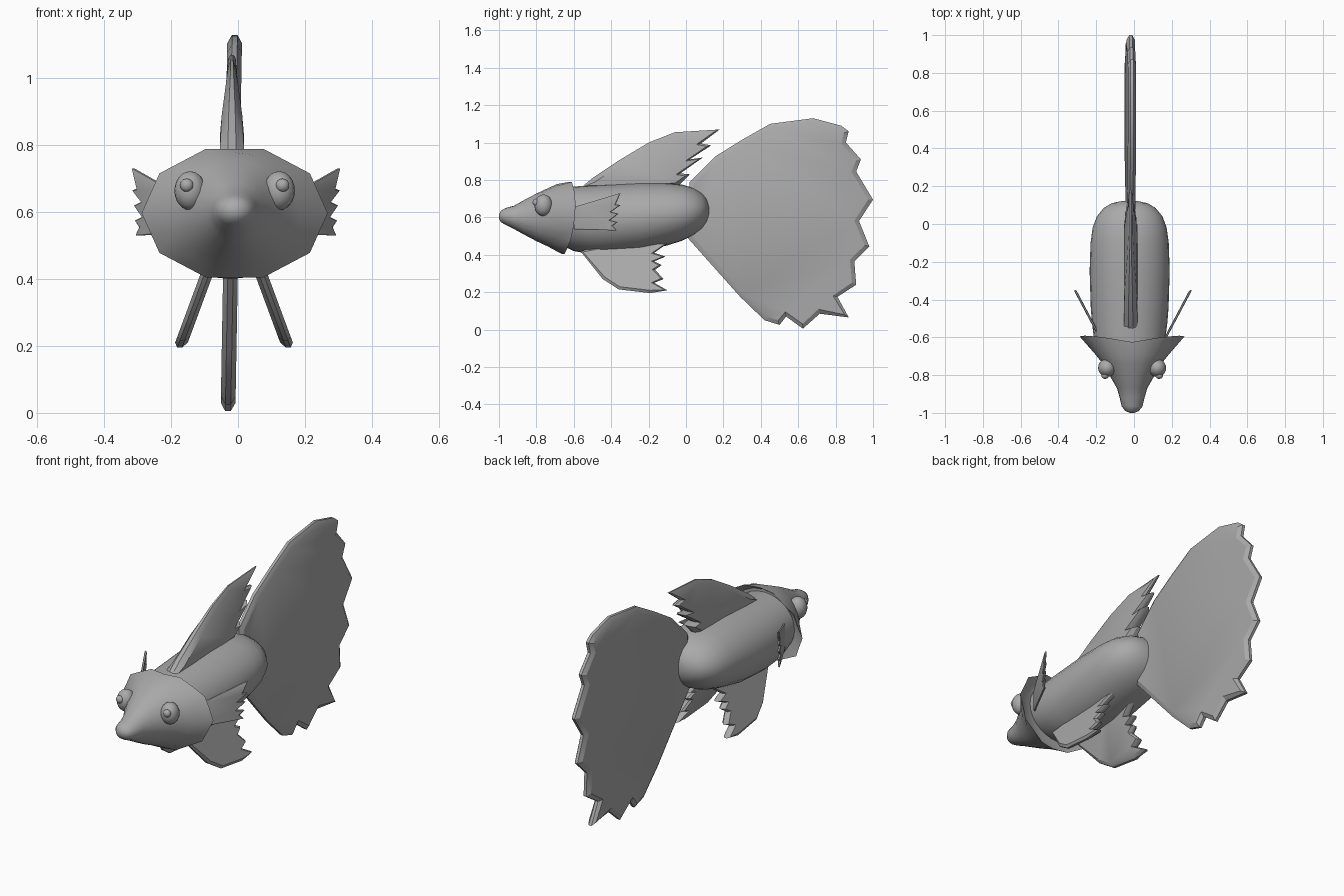
import bpy, bmesh, math
from mathutils import Vector

if "Cube" in bpy.data.objects:
    bpy.data.objects.remove(bpy.data.objects["Cube"], do_unlink=True)

grey = bpy.data.materials.new("plain grey")
grey.use_nodes = True
grey.diffuse_color = (0.4, 0.4, 0.4, 1)
grey.node_tree.nodes["Principled BSDF"].inputs["Base Color"].default_value = (0.4, 0.4, 0.4, 1)


def finish(name, bm, angle=40):
    bmesh.ops.recalc_face_normals(bm, faces=bm.faces[:])
    mesh = bpy.data.meshes.new(name)
    bm.to_mesh(mesh)
    bm.free()
    mesh.materials.append(grey)
    ob = bpy.data.objects.new(name, mesh)
    bpy.context.collection.objects.link(ob)
    bpy.ops.object.select_all(action='DESELECT')
    ob.select_set(True)
    bpy.context.view_layer.objects.active = ob
    bpy.ops.object.shade_smooth_by_angle(angle=math.radians(angle))
    return ob


def loft(name, rings):
    """Skin a list of closed rings of points and cap both ends."""
    bm = bmesh.new()
    rows = [[bm.verts.new(p) for p in ring] for ring in rings]
    n = len(rows[0])
    for a, b in zip(rows, rows[1:]):
        for i in range(n):
            j = (i + 1) % n
            bm.faces.new((a[i], a[j], b[j], b[i]))
    bm.faces.new(rows[0])
    bm.faces.new(rows[-1])
    return finish(name, bm)


def oval(x, y, z, hw, hz, n):
    steps = [2 * math.pi * i / n for i in range(n)]
    return [(x + hw * math.cos(a), y, z + hz * math.sin(a)) for a in steps]


def fin(name, outline, place, edge, bulge, rim):
    """Plate with a bevelled rim, drawn flat in (y, z), then moved by place(s, y, z)."""
    bm = bmesh.new()
    left, right = [[bm.verts.new((s, y, z)) for y, z in outline] for s in (edge, -edge)]
    sides = [bm.faces.new(left), bm.faces.new(right)]
    for i in range(len(outline)):
        j = (i + 1) % len(outline)
        bm.faces.new((left[i], left[j], right[j], right[i]))
    bmesh.ops.recalc_face_normals(bm, faces=bm.faces[:])
    bmesh.ops.inset_region(bm, faces=sides, thickness=rim, depth=bulge, use_even_offset=False)
    bmesh.ops.triangulate(bm, faces=[f for f in bm.faces if len(f.verts) > 4])
    for v in bm.verts:
        v.co = Vector(place(*v.co))
    return finish(name, bm, 30)


def ball(name, centre, size):
    bm = bmesh.new()
    bmesh.ops.create_uvsphere(bm, u_segments=20, v_segments=12, radius=1)
    for v in bm.verts:
        v.co = Vector(c + s * k for c, s, k in zip(centre, size, v.co))
    finish(name, bm, 60)


# Body: rounded capsule, deeper at the front (y, bottom, top, half width)
body = [(-.66, .45, .76, .18), (-.6, .42, .765, .19), (-.52, .405, .77, .2), (-.44, .4, .775, .206),
        (-.25, .415, .785, .212), (-.1, .45, .783, .207), (-.02, .475, .775, .196),
        (.04, .505, .757, .174), (.085, .54, .73, .137), (.11, .575, .7, .095), (.122, .61, .665, .04)]
loft("body", [oval(-.023, y, (lo + hi) / 2, w, (hi - lo) / 2, 28) for y, lo, hi, w in body])

# Head: snout widening towards a flared ten-sided collar (y, height, half width, half height)
head = [(-1, .605, .012, .01), (-.99, .605, .036, .03), (-.965, .605, .055, .045),
        (-.92, .6, .066, .062), (-.87, .6, .08, .09), (-.8, .6, .12, .127),
        (-.74, .6, .155, .155), (-.69, .598, .195, .18)]
rings = [oval(-.01, y, z, w, h, 20) for y, z, w, h in head]
collar = []
for i in range(20):
    a = math.pi * i / 10
    k = math.cos(math.pi / 10) if i % 2 else 1
    collar.append((-.01 + .278 * k * math.cos(a),
                   -.645 + .02 * math.sin(a) + .05 * abs(math.cos(a)),
                   .597 + .202 * k * math.sin(a)))
rings += [collar, oval(-.015, -.645, .6, .19, .175, 20)]
loft("head", rings)

# Eyes with small raised pupils
for side, label in ((1, "left"), (-1, "right")):
    ball(label + "_eye", (-.01 + side * .133, -.762, .664), (.047, .048, .058))
    ball(label + "_pupil", (-.01 + side * .143, -.802, .68), (.02, .018, .02))

# Tail fin: large ragged fan, leaning slightly
tail = [(0, .5), (.02, .79), (.155, .925), (.3, 1.015), (.45, 1.1), (.68, 1.13), (.83, 1.09), (.87, 1.06),
        (.855, 1), (.935, .91), (.91, .845), (1, .695), (.925, .58), (.98, .445), (.9, .365),
        (.91, .24), (.81, .175), (.87, .065), (.715, .085), (.625, .005), (.535, .07),
        (.5, .025), (.42, .05), (.29, .175)]
fin("tail_fin", tail, lambda s, y, z: (s - .03 + .018 * z, y, z), .008, .014, .025)

# Dorsal fin: thick at the root and thinner to the tip
dorsal = [(-.56, .76), (-.5, .81), (-.35, .91), (-.2, 1), (-.06, 1.055), (.18, 1.07), (.08, .995),
          (.135, .985), (.02, .91), (.09, .92), (-.03, .835), (.02, .83), (-.05, .76)]
fin("dorsal_fin", dorsal,
    lambda s, y, z: (-.018 + s * min(1, max(.3, (1.12 - z) / .27)), y, z), .012, .024, .025)

# Paired ventral and pectoral fins
ventral = [(-.565, .42), (-.445, .27), (-.36, .215), (-.19, .195), (-.1, .21), (-.17, .25),
           (-.12, .27), (-.165, .32), (-.13, .345), (-.17, .365), (-.11, .39), (-.17, .41),
           (-.1, .46), (-.3, .48)]
pectoral = [(-.6, .655), (-.55, .67), (-.35, .73), (-.375, .67), (-.35, .665), (-.4, .63),
            (-.36, .62), (-.405, .585), (-.365, .575), (-.39, .555), (-.37, .53), (-.6, .535)]
for side, label in ((1, "left"), (-1, "right")):
    fin(label + "_ventral_fin", ventral,
        lambda s, y, z: (-.012 + side * (.083 + .37 * (.41 - z)) + s, y, z), .007, .012, .015)
    fin(label + "_pectoral_fin", pectoral,
        lambda s, y, z: (-.006 + side * (.195 + .53 * (y + .56)) + s, y, z), .004, .003, .008)
